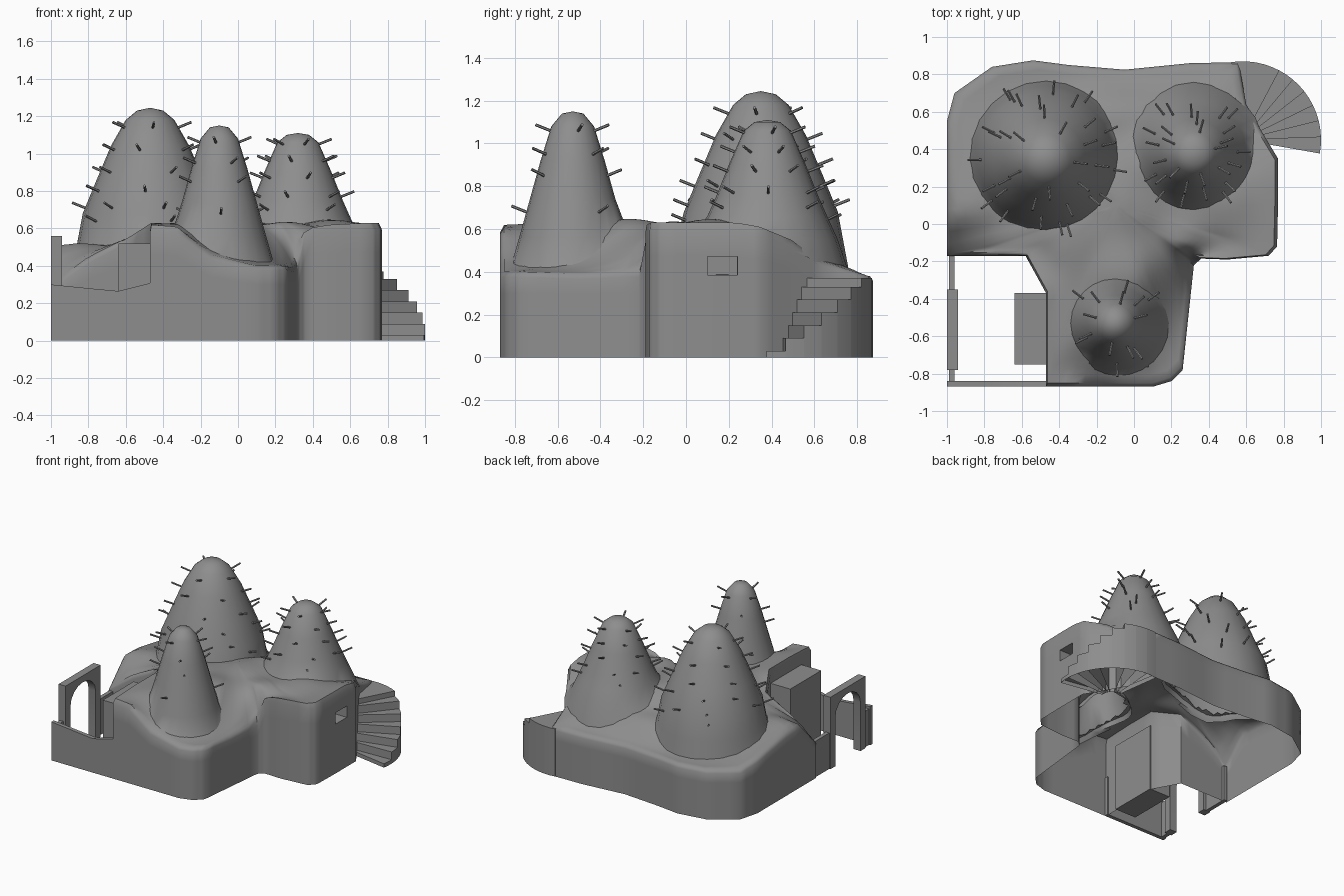
import bpy, bmesh, math, random
from mathutils import Vector

cube = bpy.data.objects.get("Cube")
if cube:
    bpy.data.objects.remove(cube, do_unlink=True)
random.seed(4)

clay = bpy.data.materials.new("grey_clay")
clay.use_nodes = True
GREY = (0.27, 0.27, 0.27, 1)
clay.diffuse_color = GREY
clay.node_tree.nodes["Principled BSDF"].inputs["Base Color"].default_value = GREY


def finish(name, bm, angle=45):
    bmesh.ops.recalc_face_normals(bm, faces=bm.faces[:])
    mesh = bpy.data.meshes.new(name)
    bm.to_mesh(mesh)
    bm.free()
    obj = bpy.data.objects.new(name, mesh)
    mesh.materials.append(clay)
    bpy.context.collection.objects.link(obj)
    bpy.ops.object.select_all(action="DESELECT")
    obj.select_set(True)
    bpy.context.view_layer.objects.active = obj
    bpy.ops.object.shade_smooth_by_angle(angle=math.radians(angle))
    return obj


def bridge(bm, lower, upper):
    """Join two closed rings of vertices with quads."""
    n = len(lower)
    return [bm.faces.new((lower[i], lower[(i + 1) % n], upper[(i + 1) % n], upper[i]))
            for i in range(n)]


def prism(name, points, offset):
    """Extrude a flat polygon along an offset."""
    bm = bmesh.new()
    face = bm.faces.new([bm.verts.new(p) for p in points])
    new = bmesh.ops.extrude_face_region(bm, geom=[face])["geom"]
    moved = [v for v in new if isinstance(v, bmesh.types.BMVert)]
    bmesh.ops.translate(bm, verts=moved, vec=offset)
    return finish(name, bm, 30)


# Domes: centre, (radius, height) profile from tip to foot, spike rows (height, count)
DOMES = {
    "tall_dome": ((-0.47, 0.35),
                  [(0.07, 1.23), (0.13, 1.18), (0.21, 1.04), (0.29, 0.85),
                   (0.36, 0.68), (0.39, 0.52), (0.42, 0.36)], 1.245,
                  [(1.14, 5), (1.02, 6), (0.9, 6), (0.8, 7), (0.71, 7), (0.64, 5)]),
    "right_dome": ((0.32, 0.38),
                   [(0.06, 1.1), (0.11, 1.06), (0.18, 0.9), (0.24, 0.75),
                    (0.28, 0.66), (0.33, 0.55), (0.38, 0.4)], 1.11,
                   [(1.05, 5), (0.96, 6), (0.87, 6), (0.77, 7), (0.7, 4)]),
    "front_dome": ((-0.1, -0.53),
                   [(0.05, 1.14), (0.1, 1.08), (0.15, 0.92), (0.2, 0.74),
                    (0.25, 0.56), (0.29, 0.42), (0.33, 0.37)], 1.15,
                   [(1.06, 4), (0.95, 4), (0.85, 3), (0.68, 3)]),
}

# Wall outline of the body with the roof height at each point
CORNERS = [(0.77, 0.1, 0.63), (0.77, 0.24, 0.63), (0.77, 0.35, 0.61), (0.68, 0.5, 0.55),
           (0.6, 0.64, 0.45), (0.56, 0.865, 0.38), (0.3, 0.86, 0.38), (-0.05, 0.825, 0.38),
           (-0.35, 0.85, 0.38), (-0.54, 0.875, 0.38), (-0.76, 0.84, 0.38), (-0.96, 0.7, 0.38),
           (-1, 0.55, 0.42), (-1, 0.2, 0.48), (-1, 0.02, 0.49), (-1, -0.17, 0.29),
           (-0.8, -0.17, 0.44), (-0.58, -0.17, 0.56), (-0.47, -0.37, 0.63), (-0.47, -0.62, 0.63),
           (-0.47, -0.87, 0.62), (-0.33, -0.87, 0.61), (-0.15, -0.87, 0.46), (0.1, -0.87, 0.4),
           (0.2, -0.84, 0.4), (0.26, -0.78, 0.4), (0.29, -0.5, 0.39), (0.32, -0.22, 0.4),
           (0.36, -0.185, 0.6), (0.5, -0.19, 0.62), (0.72, -0.17, 0.63), (0.765, -0.12, 0.63)]
INNER = [(0, 0.1, 0.64), (-0.35, -0.1, 0.63), (-0.05, -0.27, 0.65), (0.1, 0.3, 0.64),
         (0.5, 0.1, 0.65), (-0.07, 0.55, 0.52), (0.27, -0.07, 0.64), (-0.88, 0.08, 0.53),
         (-0.4, -0.6, 0.63)]
CUTS = 3
RIM = [Vector(a).lerp(Vector(b), t / CUTS)
       for a, b in zip(CORNERS, CORNERS[1:] + CORNERS[:1]) for t in range(CUTS)]
CONTROLS = [(p, 1) for p in RIM] + [(p, 4) for p in INNER]
HUB = Vector((-0.1, 0.1))


def roof(x, y):
    """Roof height blended from the rim and inner points."""
    total = weight = 0
    for (px, py, pz), strength in CONTROLS:
        w = strength / (((x - px) ** 2 + (y - py) ** 2) ** 1.5 + 1e-6)
        total += w * pz
        weight += w
    return total / weight


def radius_at(profile, z):
    """Radius of a dome at a height."""
    for (r1, z1), (r2, z2) in zip(profile, profile[1:]):
        if z2 <= z <= z1:
            return r1 + (r2 - r1) * (z1 - z) / (z1 - z2)
    return profile[-1][0]


def under_dome(p):
    return any(math.hypot(p.x - c[0], p.y - c[1]) < radius_at(prof, p.z) - 0.03
               for c, prof, tip, rows in DOMES.values())


# Body: hollow clay shell with walls, sloping roof and a window niche
bm = bmesh.new()
rings = [[bm.verts.new((x, y, z * f)) for x, y, z in RIM] for f in (0, 0.61, 0.75, 0.94)]
RINGS = 22
for k in range(RINGS):
    s = 0.98 * (1 - k / RINGS)
    ring = []
    for x, y, z in RIM:
        p = HUB.lerp(Vector((x, y)), s)
        ring.append(bm.verts.new((p.x, p.y, roof(p.x, p.y))))
    rings.append(ring)
bands = [bridge(bm, a, b) for a, b in zip(rings, rings[1:])]
bm.faces.new(rings[-1])
for _ in range(4):
    bmesh.ops.smooth_vert(bm, verts=[v for r in rings[6:] for v in r], factor=0.5,
                          use_axis_z=True)
bmesh.ops.recalc_face_normals(bm, faces=bm.faces[:])
niche = bands[1][:CUTS]
bmesh.ops.inset_region(bm, faces=niche, thickness=0.002)
bmesh.ops.translate(bm, verts=list({v for f in niche for v in f.verts}), vec=(-0.1, 0, 0))
hidden = [f for band in bands[4:] for f in band if under_dome(f.calc_center_median())]
bmesh.ops.delete(bm, geom=hidden, context="FACES")
finish("body_shell", bm, 60)

# Domes trimmed where they sink below the roof, with rows of wooden spikes
SIDES = 24
for name, (centre, profile, tip, rows) in DOMES.items():
    cx, cy = centre
    bm = bmesh.new()
    rings, sunk = [], set()
    for r, z in reversed(profile):
        ring = []
        for i in range(SIDES):
            a = math.tau * i / SIDES
            x, y = cx + r * math.cos(a), cy + r * math.sin(a)
            floor = roof(x, y) - 0.04
            ring.append(bm.verts.new((x, y, max(z, floor))))
            if z < floor:
                sunk.add(ring[-1])
        rings.append(ring)
    faces = [f for a, b in zip(rings, rings[1:]) for f in bridge(bm, a, b)]
    top = bm.verts.new((cx, cy, tip))
    for i in range(SIDES):
        bm.faces.new((rings[-1][i], rings[-1][(i + 1) % SIDES], top))
    bmesh.ops.delete(bm, geom=[f for f in faces if sunk.issuperset(f.verts)], context="FACES")
    finish(name, bm, 60)

    bm = bmesh.new()
    for row, (z, count) in enumerate(rows):
        r = radius_at(profile, z)
        for k in range(count):
            a = math.tau * (k + 0.37 * row + random.uniform(-0.2, 0.2)) / count
            out = Vector((math.cos(a), math.sin(a), 0.4)).normalized()
            foot = Vector((cx + r * math.cos(a), cy + r * math.sin(a), z))
            rot = out.to_track_quat("Z", "Y").to_matrix().to_4x4()
            rot.translation = foot + out * 0.025
            bmesh.ops.create_cone(bm, cap_ends=True, segments=6, radius1=0.007,
                                  radius2=0.007, depth=0.1, matrix=rot)
    finish(name + "_spikes", bm, 40)

# Winding stair around the back corner, ending in a landing
bm = bmesh.new()
STEPS, SWEEP = 9, 12
for i in range(STEPS):
    h = min(0.37, 0.06 * i + 0.03)
    arc = [math.radians(-10 + SWEEP * (i + t / 2)) for t in range(3)]
    plan = [(0.58 + r * math.cos(a), 0.45 + r * math.sin(a))
            for r, path in ((0.42, arc), (0.08, arc[::-1])) for a in path]
    low = [bm.verts.new((x, y, 0)) for x, y in plan]
    high = [bm.verts.new((x, y, h)) for x, y in plan]
    bridge(bm, low, high)
    bm.faces.new(high)
finish("winding_stair", bm, 30)

# Courtyard front wall with a dipping top
prism("courtyard_front_wall",
      [(x, -0.87, z) for x, z in ((-1, 0), (-0.46, 0), (-0.46, 0.31), (-0.64, 0.265),
                                  (-0.8, 0.28), (-1, 0.3))], (0, 0.03, 0))

# Arched gate
MID, HALF = -0.565, 0.155
arch = [(-0.78, 0), (-0.78, 0.56), (-0.35, 0.56), (-0.35, 0), (MID + HALF, 0)]
arch += [(MID + HALF * math.cos(math.pi * t / 8), 0.38 + 0.13 * math.sin(math.pi * t / 8))
         for t in range(9)]
arch.append((MID - HALF, 0))
prism("arched_gate", [(-1, y, z) for y, z in arch], (0.06, 0, 0))

# Short side walls on both sides of the gate
for name, y0, y1 in (("front", -0.87, -0.77), ("back", -0.36, -0.15)):
    prism("courtyard_side_wall_" + name,
          [(-0.99, y0, 0), (-0.99, y1, 0), (-0.99, y1, 0.28), (-0.99, y0, 0.28)], (0.03, 0, 0))

# Block beside the courtyard
prism("courtyard_block",
      [(-0.64, -0.75, 0), (-0.64, -0.37, 0), (-0.64, -0.37, 0.52), (-0.64, -0.75, 0.52)],
      (0.18, 0, 0))
